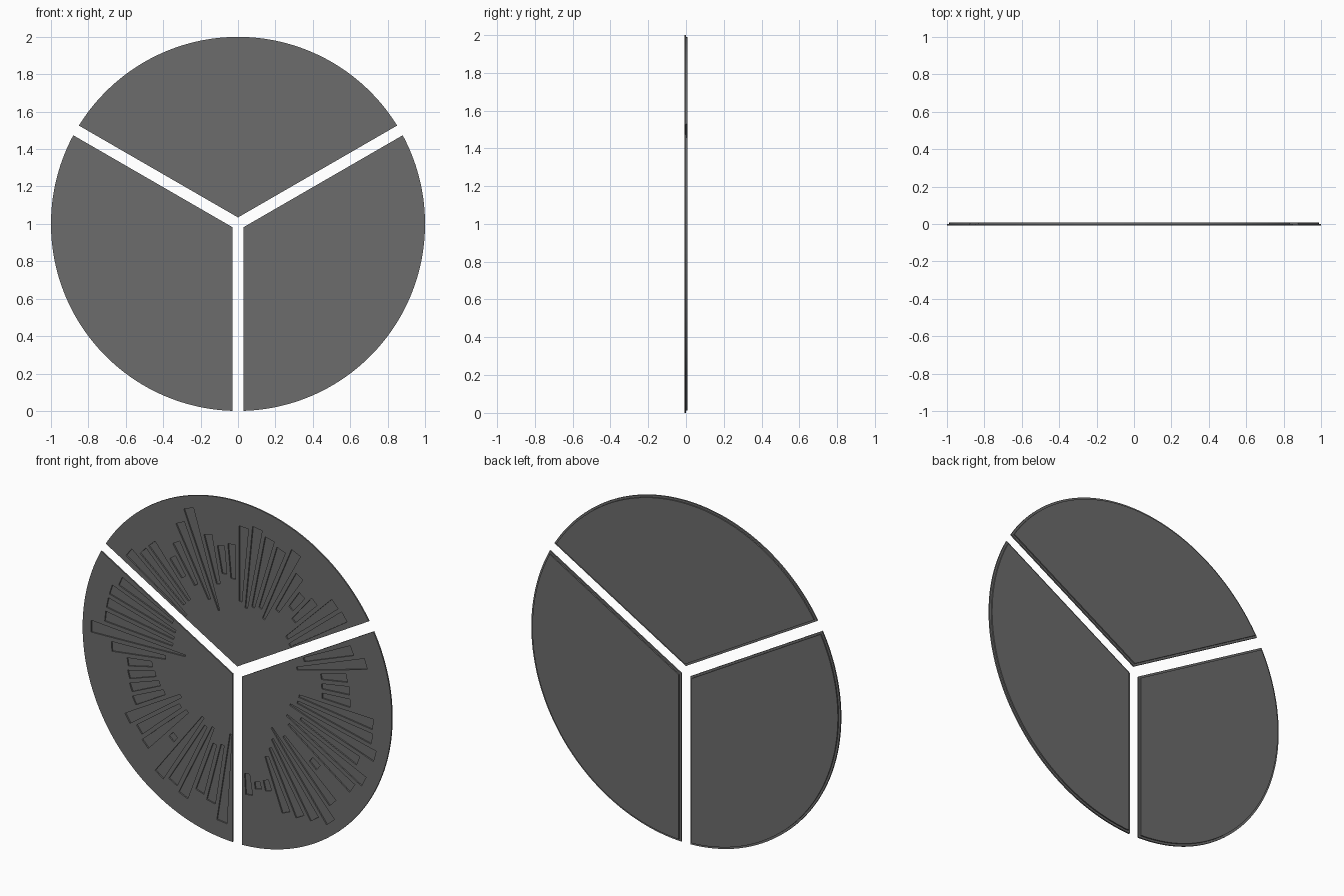
import bpy, bmesh, math
from math import sin, cos, radians, pi

if "Cube" in bpy.data.objects:
    bpy.data.objects.remove(bpy.data.objects["Cube"])

CENTRE_Z = 1.0
GAP = 0.03                      # half the gap between panels
Y_FRONT, Y_STEP, Y_BACK = -0.0075, 0.001, 0.0085
BACK_INSET = 0.012
RECESS = 0.008                  # depth of the bar recesses
PITCH = 5.65                    # degrees between bars
MID_R = 0.64                    # bars grow both ways from this radius
BAR_GAP = 0.024

# middle angle, bar order, then the half length of each bar
PANELS = {
    "top_panel": (90, -1, [.23, .18, .18, .06, .125, .22, .29, .14, .08, .10,
                           .22, .245, .22, .20, .245, .14, .06, .10, .21, .22]),
    "left_panel": (210, 1, [.185, .22, .22, .22, .305, .175, .08, .09, .10, .11,
                            .205, .17, .19, .02, .25, .22, .245, .16, .18, .265]),
    "right_panel": (-30, -1, [.17, .235, .085, .09, .09, .24, .245, .285, .20, .28,
                              .245, .03, .22, .295, .24, .20, .16, .03, .02, .06]),
}

dark_grey = bpy.data.materials.new("dark_grey")
dark_grey.diffuse_color = (0.15, 0.15, 0.15, 1)
dark_grey.use_nodes = True
dark_grey.node_tree.nodes["Principled BSDF"].inputs["Base Color"].default_value = dark_grey.diffuse_color


def place(u, v, y, angle):
    """u runs out along the angle, v across it."""
    return (u * cos(angle) - v * sin(angle), y,
            CENTRE_Z + u * sin(angle) + v * cos(angle))


def outline(inset, steps=72):
    """One third of a disc, pulled in by the gap and the inset."""
    gap, r = GAP + inset, 1 - inset
    end = pi / 3 - math.asin(gap / r)
    arc = [-end + 2 * end * i / steps for i in range(steps + 1)]
    return [(gap / sin(pi / 3), 0)] + [(r * cos(a), r * sin(a)) for a in arc]


def add_stack(bm, layers, angle):
    """Join matching closed outlines, each at its own y, and cap both ends."""
    loops = [[bm.verts.new(place(u, v, y, angle)) for u, v in pts] for pts, y in layers]
    for a, b in zip(loops, loops[1:]):
        for i in range(len(a)):
            j = (i + 1) % len(a)
            bm.faces.new((a[i], a[j], b[j], b[i]))
    bm.faces.new(loops[0])
    bm.faces.new(loops[-1])


def make_object(name, bm):
    bmesh.ops.recalc_face_normals(bm, faces=bm.faces)
    mesh = bpy.data.meshes.new(name)
    bm.to_mesh(mesh)
    bm.free()
    mesh.materials.append(dark_grey)
    obj = bpy.data.objects.new(name, mesh)
    bpy.context.collection.objects.link(obj)
    return obj


for name, (mid, direction, halves) in PANELS.items():
    # panel with a stepped-in back
    bm = bmesh.new()
    big, small = outline(0), outline(BACK_INSET)
    add_stack(bm, [(big, Y_FRONT), (big, Y_STEP), (small, Y_STEP), (small, Y_BACK)],
              radians(mid))
    panel = make_object(name, bm)

    # tapered bar recesses
    bm = bmesh.new()
    for i, h in enumerate(halves):
        angle = radians(mid + direction * (i - 9.5) * PITCH)
        r0, r1 = MID_R - h, MID_R + h
        w0, w1 = [(radians(PITCH) * r - BAR_GAP) / 2 for r in (r0, r1)]
        bar = [(r0, -w0), (r1, -w1), (r1, w1), (r0, w0)]
        add_stack(bm, [(bar, Y_FRONT - 0.02), (bar, Y_FRONT + RECESS)], angle)
    cutter = make_object(name + "_bar_cutter", bm)
    cutter.hide_render = True

    # cut the bars, then drop the cutter
    cut = panel.modifiers.new("bars", 'BOOLEAN')
    cut.operation = 'DIFFERENCE'
    cut.solver = 'EXACT'
    cut.object = cutter
    bpy.context.view_layer.objects.active = panel
    bpy.ops.object.modifier_apply(modifier=cut.name)
    bpy.data.objects.remove(cutter, do_unlink=True)
